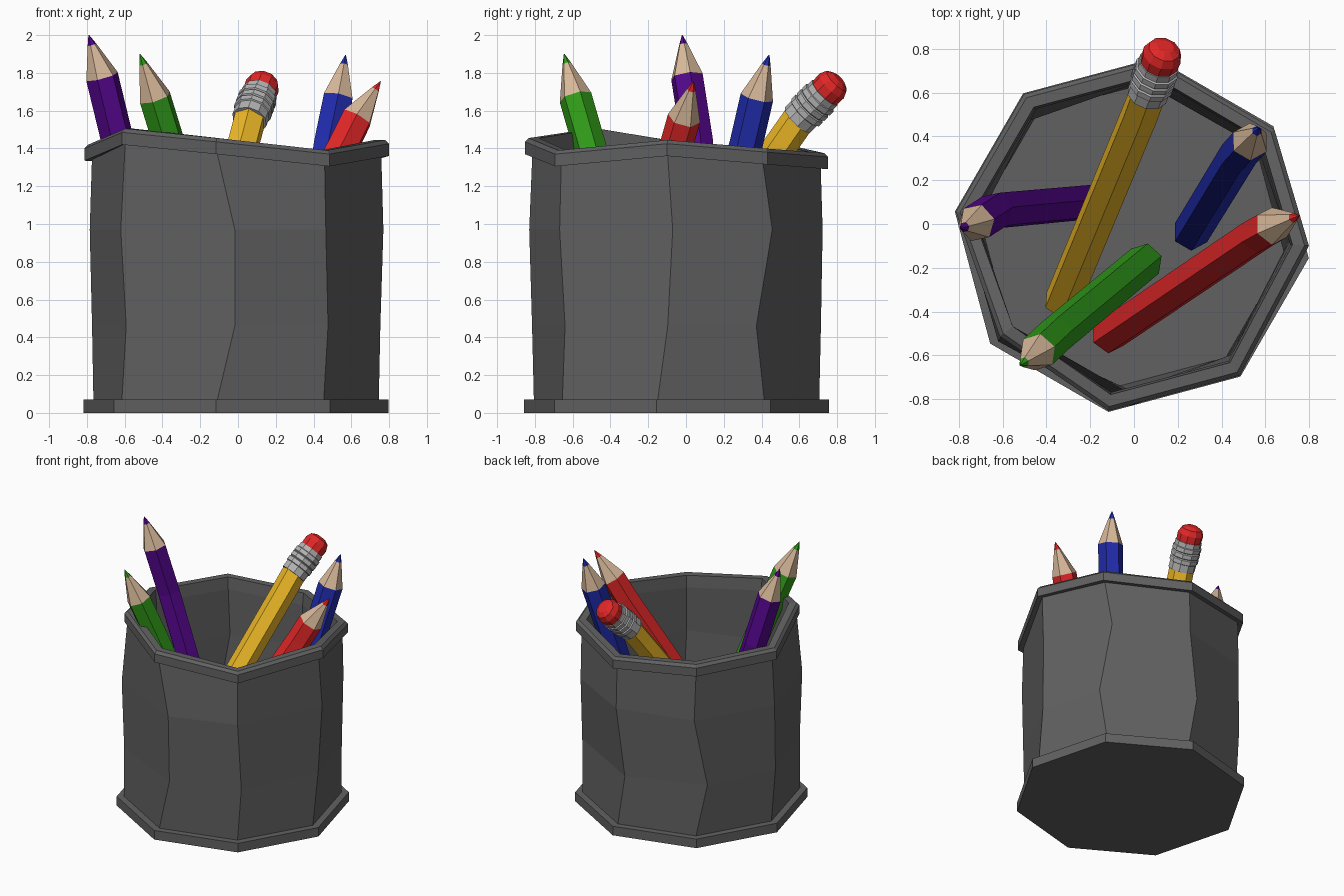
import bpy, bmesh, math
from mathutils import Vector

if "Cube" in bpy.data.objects:
    bpy.data.objects.remove(bpy.data.objects["Cube"])


def material(name, rgb):
    m = bpy.data.materials.new(name)
    m.diffuse_color = (*rgb, 1)
    m.use_nodes = True
    m.node_tree.nodes["Principled BSDF"].inputs["Base Color"].default_value = m.diffuse_color
    return m


CUP = material("dark_grey", (0.12, 0.12, 0.12))
WOOD = material("wood", (0.68, 0.48, 0.32))
METAL = material("metal", (0.45, 0.45, 0.45))
RED = material("red", (0.75, 0.02, 0.02))
GREEN = material("green", (0.03, 0.33, 0.01))
BLUE = material("blue", (0.015, 0.025, 0.42))
PURPLE = material("purple", (0.09, 0.002, 0.27))
YELLOW = material("yellow", (0.85, 0.48, 0.02))


def loft(name, rings, mats, seg_mats=None):
    """Skin a list of equal-sized point rings and cap both ends."""
    bm = bmesh.new()
    loops = [[bm.verts.new(p) for p in ring] for ring in rings]
    n = len(loops[0])
    for s in range(len(loops) - 1):
        for i in range(n):
            j = (i + 1) % n
            f = bm.faces.new((loops[s][i], loops[s][j], loops[s + 1][j], loops[s + 1][i]))
            f.material_index = seg_mats[s] if seg_mats else 0
    bm.faces.new(loops[0][::-1])
    end = bm.faces.new(loops[-1])
    end.material_index = seg_mats[-1] if seg_mats else 0
    bmesh.ops.recalc_face_normals(bm, faces=bm.faces)
    me = bpy.data.meshes.new(name)
    bm.to_mesh(me)
    bm.free()
    for m in mats:
        me.materials.append(m)
    ob = bpy.data.objects.new(name, me)
    bpy.context.collection.objects.link(ob)
    return ob


def tube_rings(stations, sides, turn=0.0):
    """Rings around a bent axis; stations are (centre, radius)."""
    pts = [Vector(p) for p, _ in stations]
    out = []
    for k, (p, r) in enumerate(stations):
        axis = (pts[min(k + 1, len(pts) - 1)] - pts[max(k - 1, 0)]).normalized()
        u = Vector((0, 1, 0)).cross(axis).normalized()
        v = axis.cross(u)
        out.append([pts[k] + r * (math.cos(a) * u + math.sin(a) * v)
                    for a in (turn + math.tau * i / sides for i in range(sides))])
    return out


# Cup: uneven octagonal rings, up the outside, over the rim, down the inside
def cup_ring(radius, z, twist=(0,) * 8, squeeze=0.0):
    zs = z if isinstance(z, (list, tuple)) else [z] * 8
    ring = []
    for k in range(8):
        a = math.radians(-7.5 + 45 * k + twist[k])
        r = radius - (squeeze if k == 5 else 0)
        ring.append((-0.01 + r * math.cos(a), -0.05 + r * math.sin(a), zs[k]))
    return ring


low_twist = (4, -4, 5, 6, 3, 3, 7, 2)
high_twist = (6, 3, 0, -1, 1, 1, 7, 0)
top_twist = (4, -1, 0, 0, 0, 0, 0, 0)
rim_z = (1.445, 1.40, 1.375, 1.41, 1.42, 1.505, 1.455, 1.39)


def rim(d):
    return [z + d for z in rim_z]


loft("cup", [
    cup_ring(0.815, 0), cup_ring(0.815, 0.07), cup_ring(0.762, 0.07),
    cup_ring(0.765, 0.46, low_twist), cup_ring(0.78, 0.97, high_twist),
    cup_ring(0.77, rim(-0.08), top_twist, 0.03),
    cup_ring(0.81, rim(-0.085), top_twist, 0.05),
    cup_ring(0.81, rim(-0.02), top_twist, 0.05),
    cup_ring(0.79, rim(0), top_twist, 0.05),
    cup_ring(0.735, rim(0), top_twist, 0.05),
    cup_ring(0.725, rim(-0.09), top_twist, 0.04),
    cup_ring(0.725, 0.97, high_twist), cup_ring(0.71, 0.46, low_twist),
    cup_ring(0.705, 0.07),
], [CUP])


# Sharpened pencils: bottom, bend, shoulder, lead start, tip
def pencil(name, colour, bottom, bend, shoulder, tip, turn):
    lead = Vector(shoulder).lerp(Vector(tip), 0.77)
    stations = [(bottom, 0.085), (bend, 0.088), (shoulder, 0.088), (lead, 0.024), (tip, 0.002)]
    loft(name, tube_rings(stations, 6, turn), [colour, WOOD], [0, 0, 1, 0])


pencil("purple_pencil", PURPLE, (-0.20, 0.10, 0.10), (-0.635, 0.06, 1.43),
       (-0.72, 0.005, 1.78), (-0.79, -0.02, 2.0), 0.2)
pencil("green_pencil", GREEN, (0.05, -0.17, 0.10), (-0.36, -0.51, 1.41),
       (-0.44, -0.585, 1.67), (-0.52, -0.645, 1.90), 0.3)
pencil("blue_pencil", BLUE, (0.26, -0.04, 0.10), (0.48, 0.32, 1.43),
       (0.53, 0.375, 1.67), (0.57, 0.44, 1.895), 0.5)
pencil("red_pencil", RED, (-0.12, -0.51, 0.12), (0.56, -0.05, 1.42),
       (0.63, -0.01, 1.56), (0.755, 0.04, 1.755), 0.4)

# Yellow pencil with a ridged metal band and a rubber end
start, end = Vector((0.06, 0.59, 1.55)), Vector((0.115, 0.735, 1.695))
loft("yellow_pencil", tube_rings([((-0.33, -0.36, 0.16), 0.085), ((0.03, 0.51, 1.43), 0.088),
                                  (start + (end - start) * 0.1, 0.088)], 6, 0.3), [YELLOW])
profile = [(0, 0.095), (0.26, 0.095), (0.28, 0.103), (0.42, 0.103), (0.45, 0.094),
           (0.48, 0.103), (0.62, 0.103), (0.65, 0.094), (0.68, 0.103), (0.82, 0.103),
           (0.84, 0.095), (1, 0.095)]
loft("metal_band", tube_rings([(start.lerp(end, t), r) for t, r in profile], 10), [METAL])
rubber = [(0.9, 0.088), (1.25, 0.092), (1.43, 0.075), (1.52, 0.04)]
loft("rubber_end", tube_rings([(start.lerp(end, t), r) for t, r in rubber], 10), [RED])
